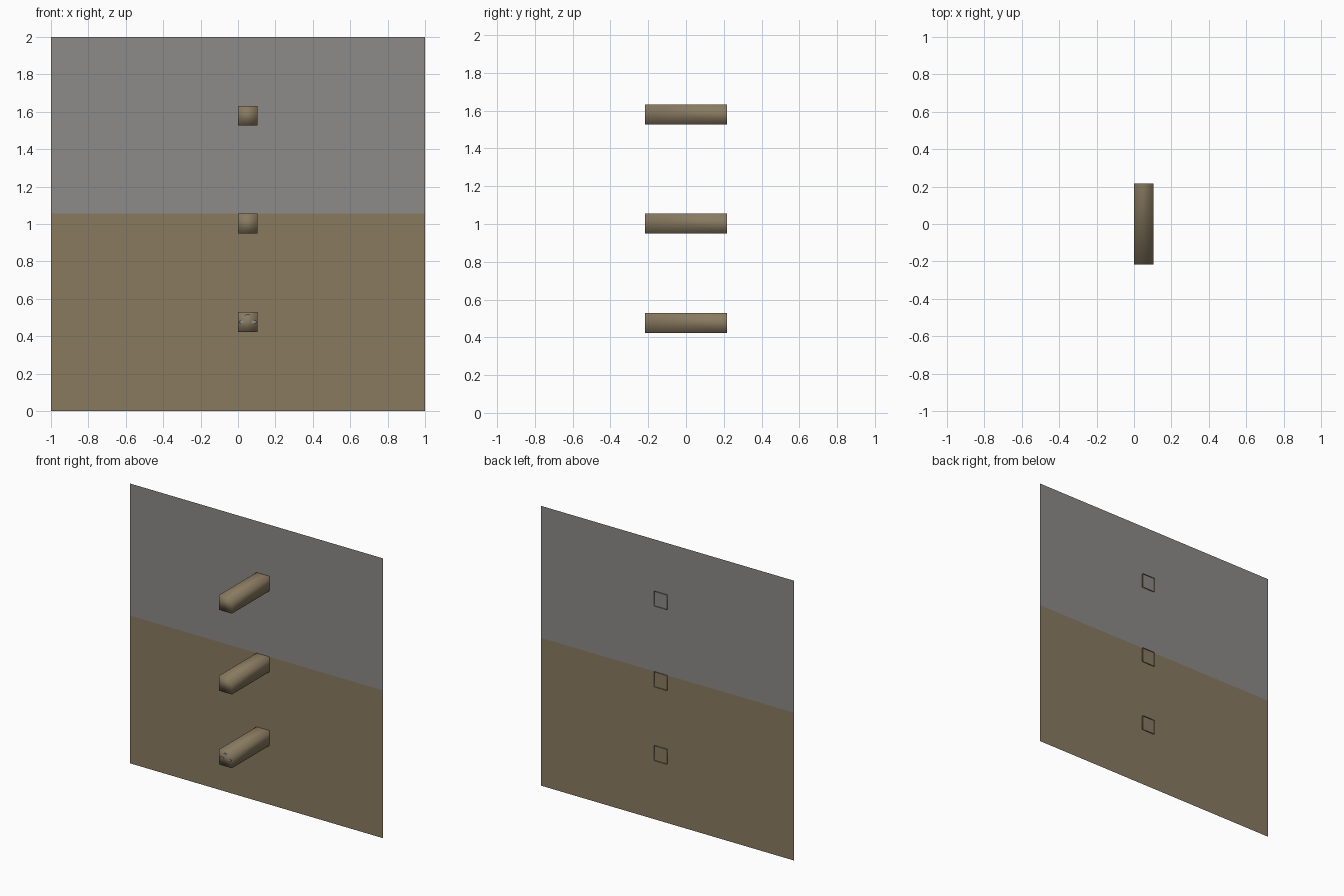
import bpy, bmesh, math
from mathutils import Matrix

if "Cube" in bpy.data.objects:
    bpy.data.objects.remove(bpy.data.objects["Cube"])

def material(name, rgb):
    m = bpy.data.materials.new(name)
    m.diffuse_color = (*rgb, 1.0)
    m.use_nodes = True
    m.node_tree.nodes["Principled BSDF"].inputs["Base Color"].default_value = m.diffuse_color
    return m

BROWN = material("brown", (0.250, 0.195, 0.118))
GREY = material("grey", (0.265, 0.256, 0.250))

FRONT, BACK, WALL_Y = -0.216, 0.216, 0.209

def add_object(name, bm, mats, smooth=False):
    me = bpy.data.meshes.new(name)
    for f in bm.faces:
        f.smooth = smooth
    bm.to_mesh(me)
    bm.free()
    for m in mats:
        me.materials.append(m)
    ob = bpy.data.objects.new(name, me)
    bpy.context.collection.objects.link(ob)
    return ob

# thin wall: brown below, grey above
bm = bmesh.new()
rows = [[bm.verts.new((x, WALL_Y, z)) for x in (-1, 1)] for z in (0, 1.056, 2)]
for i in range(2):
    (a, b), (d, c) = rows[i], rows[i + 1]
    bm.faces.new((a, b, c, d)).material_index = i
add_object("wall", bm, [BROWN, GREY])

# softly shaded pegs, open where they pass through the wall
def peg(name, z0, z1, x0=0.0, x1=0.103):
    bm = bmesh.new()
    bmesh.ops.create_cube(bm, size=1.0)
    for v in bm.verts:
        v.co.x = x1 if v.co.x > 0 else x0
        v.co.y = BACK if v.co.y > 0 else FRONT
        v.co.z = z1 if v.co.z > 0 else z0
    bm.normal_update()
    back = [f for f in bm.faces if f.normal.y > 0.9]
    bmesh.ops.delete(bm, geom=back, context='FACES_ONLY')
    add_object(name, bm, [BROWN], smooth=True)

peg("top_peg", 1.527, 1.632)
peg("middle_peg", 0.949, 1.056)
peg("bottom_peg", 0.422, 0.529)

# small grey spots on the end of the bottom peg
for i, (x, z) in enumerate([(0.052, 0.508), (0.021, 0.476), (0.085, 0.476)]):
    bm = bmesh.new()
    bmesh.ops.create_cone(bm, cap_ends=True, segments=12, radius1=1, radius2=1, depth=1,
                          matrix=Matrix.Translation((x, FRONT, z))
                          @ Matrix.Diagonal((0.014, 0.003, 0.008, 1))
                          @ Matrix.Rotation(math.pi / 2, 4, 'X'))
    add_object(f"end_spot_{i + 1}", bm, [GREY])
